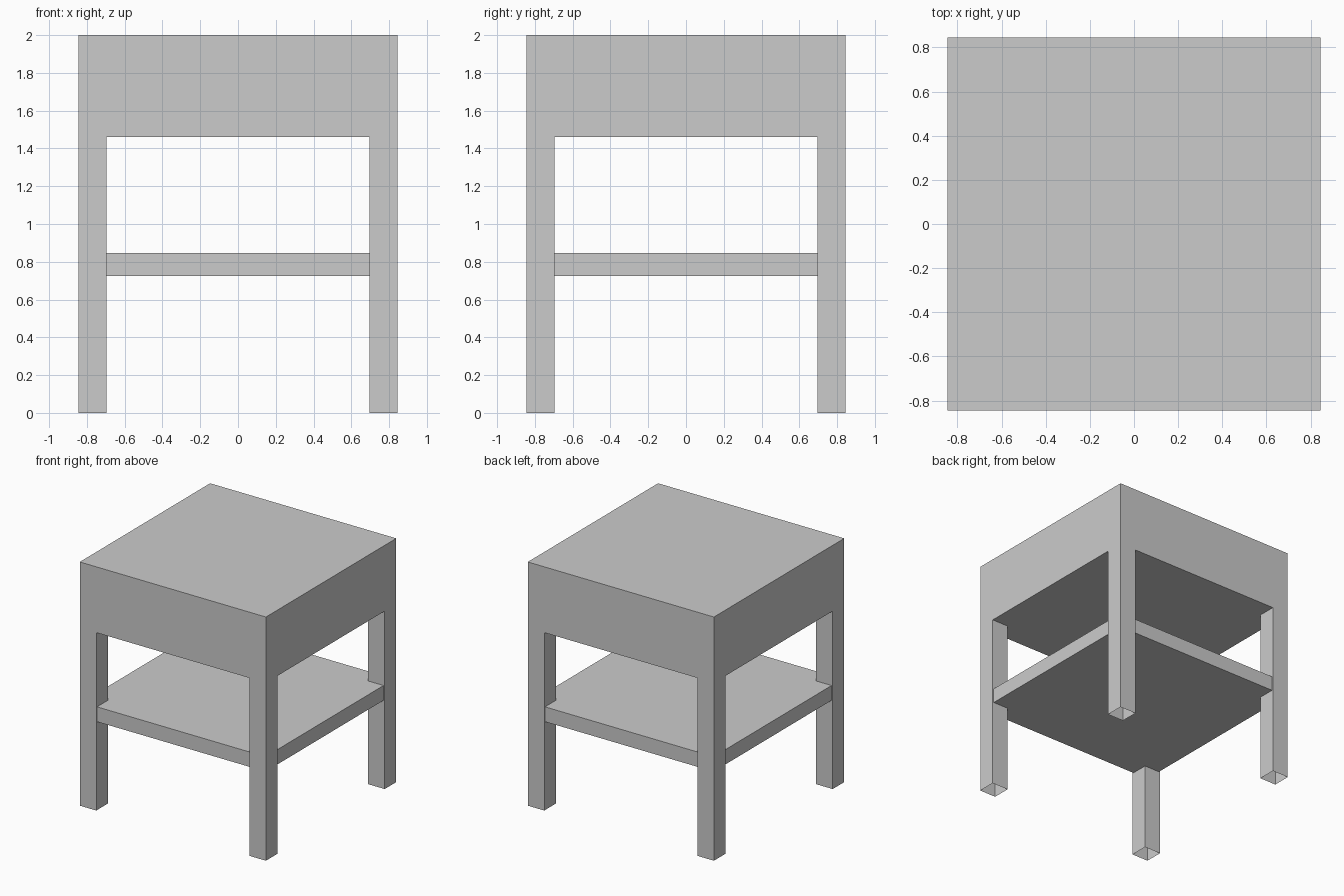
import bpy
import bmesh

if "Cube" in bpy.data.objects:
    bpy.data.objects.remove(bpy.data.objects["Cube"])

HALF = 0.845        # half width of the table
LEG = 0.15          # leg thickness
TOP_Z = 2.0
APRON_Z = 1.46      # underside of the thick top

grey = bpy.data.materials.new("light grey")
grey.diffuse_color = (0.6, 0.6, 0.6, 1.0)
grey.use_nodes = True
grey.node_tree.nodes["Principled BSDF"].inputs["Base Color"].default_value = grey.diffuse_color


def box(name, lo, hi, open_bottom=False):
    """Axis-aligned box between two corners, optionally without its bottom face."""
    bm = bmesh.new()
    bmesh.ops.create_cube(bm, size=1.0)
    for v in bm.verts:
        for i in range(3):
            v.co[i] = (lo[i] + hi[i]) / 2 + v.co[i] * (hi[i] - lo[i])
    if open_bottom:
        bm.normal_update()
        down = [f for f in bm.faces if f.normal.z < -0.5]
        bmesh.ops.delete(bm, geom=down, context='FACES_ONLY')
    mesh = bpy.data.meshes.new(name)
    bm.to_mesh(mesh)
    bm.free()
    mesh.materials.append(grey)
    obj = bpy.data.objects.new(name, mesh)
    bpy.context.collection.objects.link(obj)
    return obj


# Thick table top
box("table_top", (-HALF, -HALF, APRON_Z), (HALF, HALF, TOP_Z))

# Four corner legs, hollow and open at the foot
inner = HALF - LEG
for side, x in (("left", -HALF), ("right", inner)):
    for end, y in (("front", -HALF), ("back", inner)):
        box(f"{end}_{side}_leg", (x, y, 0.0), (x + LEG, y + LEG, APRON_Z),
            open_bottom=True)

# Lower shelf, set back slightly from the leg faces
s = HALF - 0.01
box("shelf", (-s, -s, 0.725), (s, s, 0.847))
